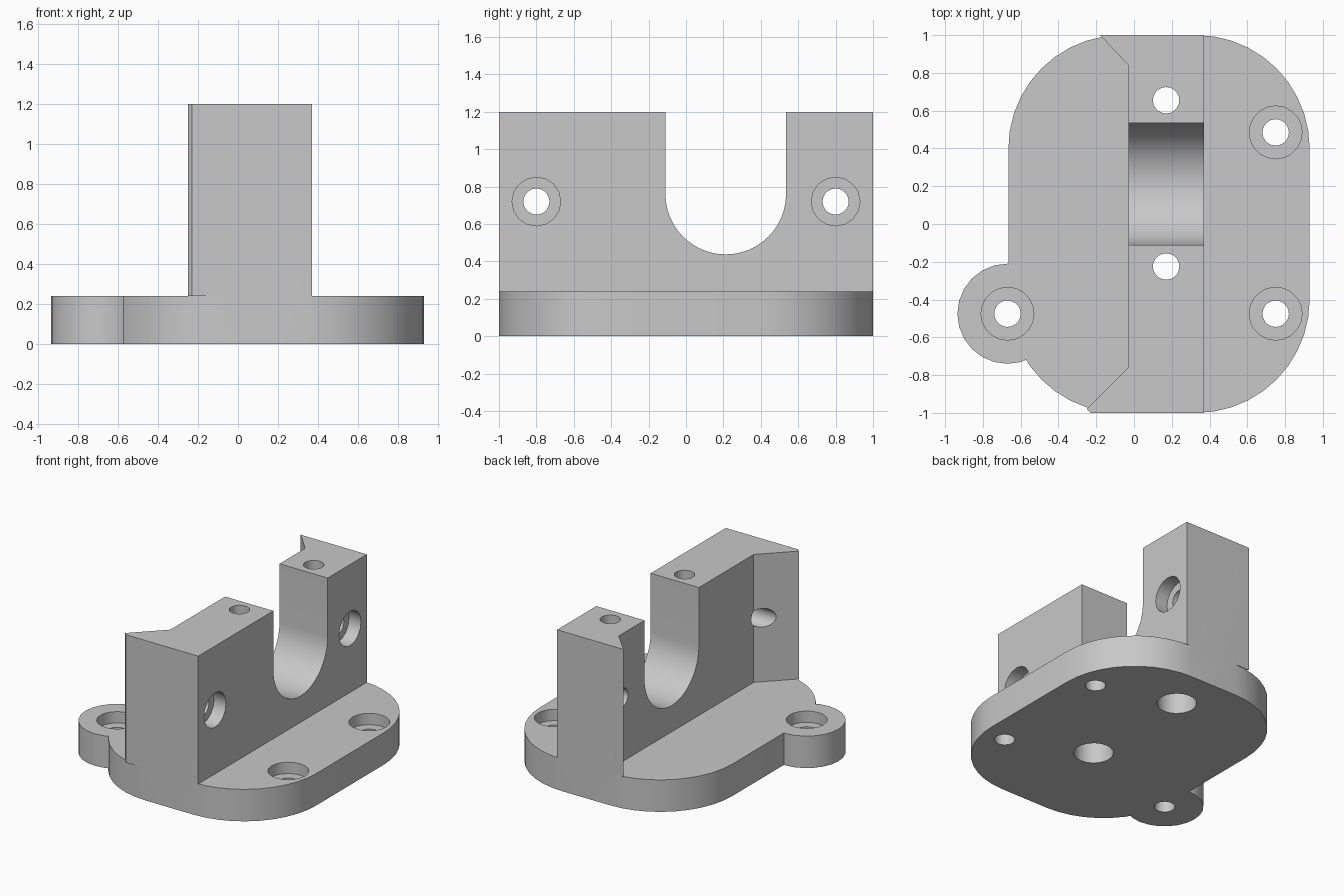
import bpy, bmesh, math
from mathutils import Matrix, Vector

cube = bpy.data.objects.get("Cube")
if cube:
    bpy.data.objects.remove(cube)

grey = bpy.data.materials.new("plain grey")
grey.use_nodes = True
grey.diffuse_color = (0.58, 0.58, 0.58, 1)
grey.node_tree.nodes["Principled BSDF"].inputs["Base Color"].default_value = grey.diffuse_color


def add(name, bm):
    bmesh.ops.recalc_face_normals(bm, faces=bm.faces)
    mesh = bpy.data.meshes.new(name)
    bm.to_mesh(mesh)
    bm.free()
    mesh.materials.append(grey)
    ob = bpy.data.objects.new(name, mesh)
    bpy.context.collection.objects.link(ob)
    return ob


def prism(name, outline, start, end):
    """Extrude an outline of 3D points from start by the end vector."""
    bm = bmesh.new()
    face = bm.faces.new([bm.verts.new(Vector(p) + Vector(start)) for p in outline])
    ext = bmesh.ops.extrude_face_region(bm, geom=[face])["geom"]
    moved = [v for v in ext if isinstance(v, bmesh.types.BMVert)]
    bmesh.ops.translate(bm, verts=moved, vec=end)
    return add(name, bm)


def rod(name, axis, centre, radius, length, sides=20):
    bm = bmesh.new()
    turn = Matrix.Rotation(math.pi / 2, 4, 'Y') if axis == 'X' else Matrix()
    bmesh.ops.create_cone(bm, cap_ends=True, segments=sides, radius1=radius,
                          radius2=radius, depth=length,
                          matrix=Matrix.Translation(centre) @ turn)
    return add(name, bm)


def arc(cx, cy, r, a0, a1, n):
    angles = [math.radians(a0 + (a1 - a0) * i / n) for i in range(n + 1)]
    return [(cx + r * math.cos(a), cy + r * math.sin(a)) for a in angles]


def combine(body, tool, operation):
    mod = body.modifiers.new("combine", 'BOOLEAN')
    mod.operation, mod.solver, mod.object = operation, 'EXACT', tool
    bpy.context.view_layer.objects.active = body
    bpy.ops.object.modifier_apply(modifier=mod.name)
    bpy.data.objects.remove(tool)


# Rounded foot plate
TOP = 0.24
R = 0.6
outline = []
for cx, cy, a in ((0.33, 0.4, 0), (-0.065, 0.4, 90), (-0.065, -0.4, 180), (0.33, -0.4, 270)):
    outline += arc(cx, cy, R, a, a + 90, 10)
bracket = prism("bracket", [(x, y, 0) for x, y in outline], (0, 0, 0), (0, 0, TOP))

# Round mounting ear
EAR = (-0.67, -0.475)
combine(bracket, rod("ear", 'Z', (*EAR, TOP / 2), 0.265, TOP, 24), 'UNION')

# Upright wall with angled end wings
wall = [(0.37, -1), (0.37, 1), (-0.18, 1), (-0.03, 0.84),
        (-0.03, -0.76), (-0.25, -0.98), (-0.23, -1)]
combine(bracket, prism("wall", [(x, y, 0) for x, y in wall], (0, 0, TOP), (0, 0, 0.96)), 'UNION')

# U-shaped saddle through the wall
saddle = arc(0.2125, 0.76, 0.3225, 180, 360, 24) + [(0.535, 1.4), (-0.11, 1.4)]
combine(bracket, prism("saddle", [(0, y, z) for y, z in saddle], (-0.6, 0, 0), (1.2, 0, 0)), 'DIFFERENCE')

# Counterbored foot holes
for x, y in (EAR, (0.75, -0.475), (0.75, 0.485)):
    combine(bracket, rod("foot_hole", 'Z', (x, y, 0.1), 0.07, 1), 'DIFFERENCE')
    combine(bracket, rod("foot_bore", 'Z', (x, y, TOP + 0.115), 0.14, 0.4), 'DIFFERENCE')

# Clamp bolt holes running down the wall, wider from below
for y in (0.655, -0.225):
    combine(bracket, rod("bolt_hole", 'Z', (0.17, y, 0.6), 0.07, 2), 'DIFFERENCE')
    combine(bracket, rod("bolt_bore", 'Z', (0.17, y, 0), 0.135, 0.6), 'DIFFERENCE')

# Counterbored cross holes at both ends of the wall
for y in (0.8, -0.8):
    combine(bracket, rod("cross_hole", 'X', (0, y, 0.72), 0.07, 2), 'DIFFERENCE')
    combine(bracket, rod("cross_bore", 'X', (0.47, y, 0.72), 0.13, 0.4, 16), 'DIFFERENCE')

# Smooth the round walls, keep the machined edges crisp
bpy.ops.object.select_all(action='DESELECT')
bracket.select_set(True)
bpy.context.view_layer.objects.active = bracket
bpy.ops.object.shade_smooth_by_angle(angle=math.radians(30))
